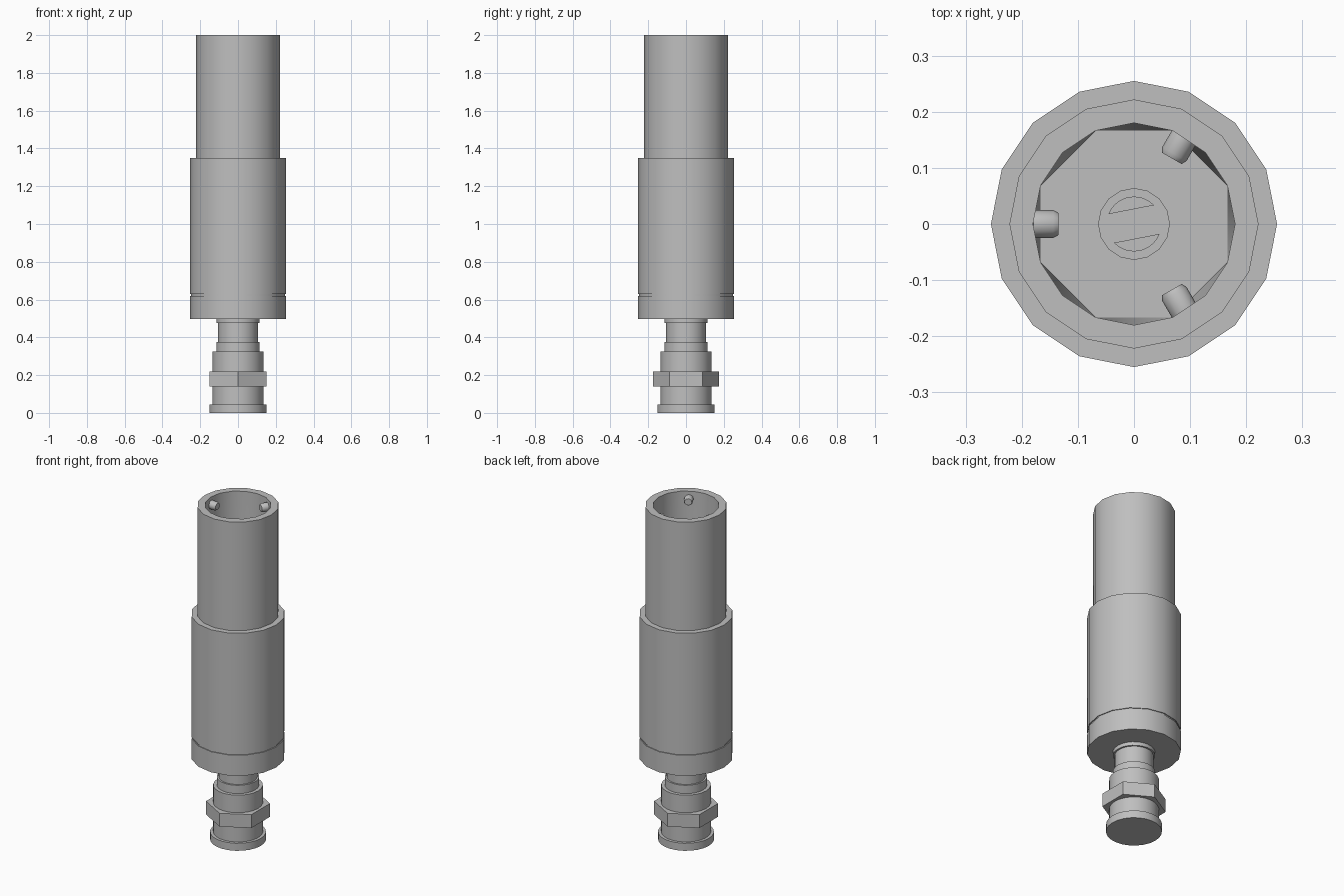
import bpy, bmesh
from math import sin, cos, pi, radians
from mathutils import Matrix, Vector

cube = bpy.data.objects.get("Cube")
if cube:
    bpy.data.objects.remove(cube)

SIDES = 16
metal = bpy.data.materials.new("satin grey metal")
metal.use_nodes = True
GREY = (0.52, 0.52, 0.52, 1)
metal.diffuse_color = GREY
metal.node_tree.nodes["Principled BSDF"].inputs["Base Color"].default_value = GREY


def finish(name, bm, smooth=True):
    bmesh.ops.recalc_face_normals(bm, faces=bm.faces[:])
    mesh = bpy.data.meshes.new(name)
    bm.to_mesh(mesh)
    bm.free()
    obj = bpy.data.objects.new(name, mesh)
    mesh.materials.append(metal)
    bpy.context.collection.objects.link(obj)
    if smooth:
        bpy.ops.object.select_all(action='DESELECT')
        obj.select_set(True)
        bpy.context.view_layer.objects.active = obj
        bpy.ops.object.shade_smooth_by_angle(angle=radians(35))
    return obj


def ring(bm, r, z, n=SIDES):
    return [bm.verts.new((r * cos(2 * pi * i / n), r * sin(2 * pi * i / n), z))
            for i in range(n)]


def skin(bm, a, b):
    n = len(a)
    for i in range(n):
        bm.faces.new((a[i], a[(i + 1) % n], b[(i + 1) % n], b[i]))


def lathe(bm, profile, n=SIDES, cap_start=True, cap_end=True):
    rings = [ring(bm, r, z, n) for r, z in profile]
    for a, b in zip(rings, rings[1:]):
        skin(bm, a, b)
    if cap_start:
        bm.faces.new(rings[0])
    if cap_end:
        bm.faces.new(rings[-1])
    return rings


def turned(name, profile, n=SIDES):
    bm = bmesh.new()
    lathe(bm, profile, n)
    return finish(name, bm)


# Cable end: stepped stem and hexagonal nut
turned("cable_gland", [(0.152, 0), (0.152, 0.045), (0.135, 0.045), (0.135, 0.325),
                       (0.115, 0.325), (0.115, 0.375), (0.105, 0.375), (0.105, 0.475),
                       (0.115, 0.475), (0.115, 0.5)], 24)
nut = bmesh.new()
bmesh.ops.create_cone(nut, cap_ends=True, segments=6, radius1=0.174, radius2=0.174,
                      depth=0.08, matrix=Matrix.Translation((0, 0, 0.18)))
for v in nut.verts:  # corners point to front and back
    if abs(v.co.x) > 0.17:
        bmesh.ops.rotate(nut, verts=nut.verts[:], matrix=Matrix.Rotation(pi / 6, 3, 'Z'))
        break
finish("hex_nut", nut, smooth=False)

# Main barrel with a narrow groove above the end collar
turned("barrel", [(0.255, 0.497), (0.255, 0.62), (0.25, 0.62), (0.25, 0.63),
                  (0.255, 0.63), (0.255, 1.35), (0.2, 1.35)])

# Open sleeve: the bore narrows from sixteen sides to eight at its floor
FLOOR = 1.4
bm = bmesh.new()
rim = lathe(bm, [(0.222, 1.35), (0.222, 2), (0.18, 2)], cap_end=False)[-1]
base = ring(bm, 0.18, FLOOR)
bm.verts.ensure_lookup_table()
for k in range(1, SIDES, 2):
    after = rim[(k + 1) % SIDES]
    bm.faces.new((rim[k - 1], rim[k], base[k]))
    bm.faces.new((rim[k], after, base[k]))
    bm.faces.new((base[k], after, base[(k + 2) % SIDES]))
bm.faces.new(base[1::2])
bmesh.ops.delete(bm, geom=base[0::2], context='VERTS')
finish("sleeve", bm)

# Slotted centre contact
turned("contact_collar", [(0.064, FLOOR), (0.064, FLOOR + 0.1), (0.04, FLOOR + 0.1)])
for side in (1, -1):
    bm = bmesh.new()
    lathe(bm, [(0.049, FLOOR + 0.1), (0.049, FLOOR + 0.16)], 24)
    across = Matrix.Rotation(radians(11), 3, 'Z') @ Vector((0, side, 0))
    cut = bmesh.ops.bisect_plane(bm, geom=bm.verts[:] + bm.edges[:] + bm.faces[:],
                                 plane_co=across * 0.026, plane_no=across, clear_inner=True)
    edges = [e for e in cut["geom_cut"] if isinstance(e, bmesh.types.BMEdge)]
    bmesh.ops.contextual_create(bm, geom=edges)
    finish("contact_prong_" + ("back" if side > 0 else "front"), bm)

# Three round locking pins inside the mouth
for name, angle in (("back", 60), ("left_side", 180), ("front", 300)):
    bm = bmesh.new()
    lathe(bm, [(0.025, 0), (0.025, 0.035), (0.02, 0.044)], 12)
    bm.transform(Matrix.Translation((0, 0, 1.955)) @ Matrix.Rotation(radians(angle), 4, 'Z')
                 @ Matrix.Translation((0.179, 0, 0)) @ Matrix.Rotation(-pi / 2, 4, 'Y'))
    finish("locking_pin_" + name, bm)
